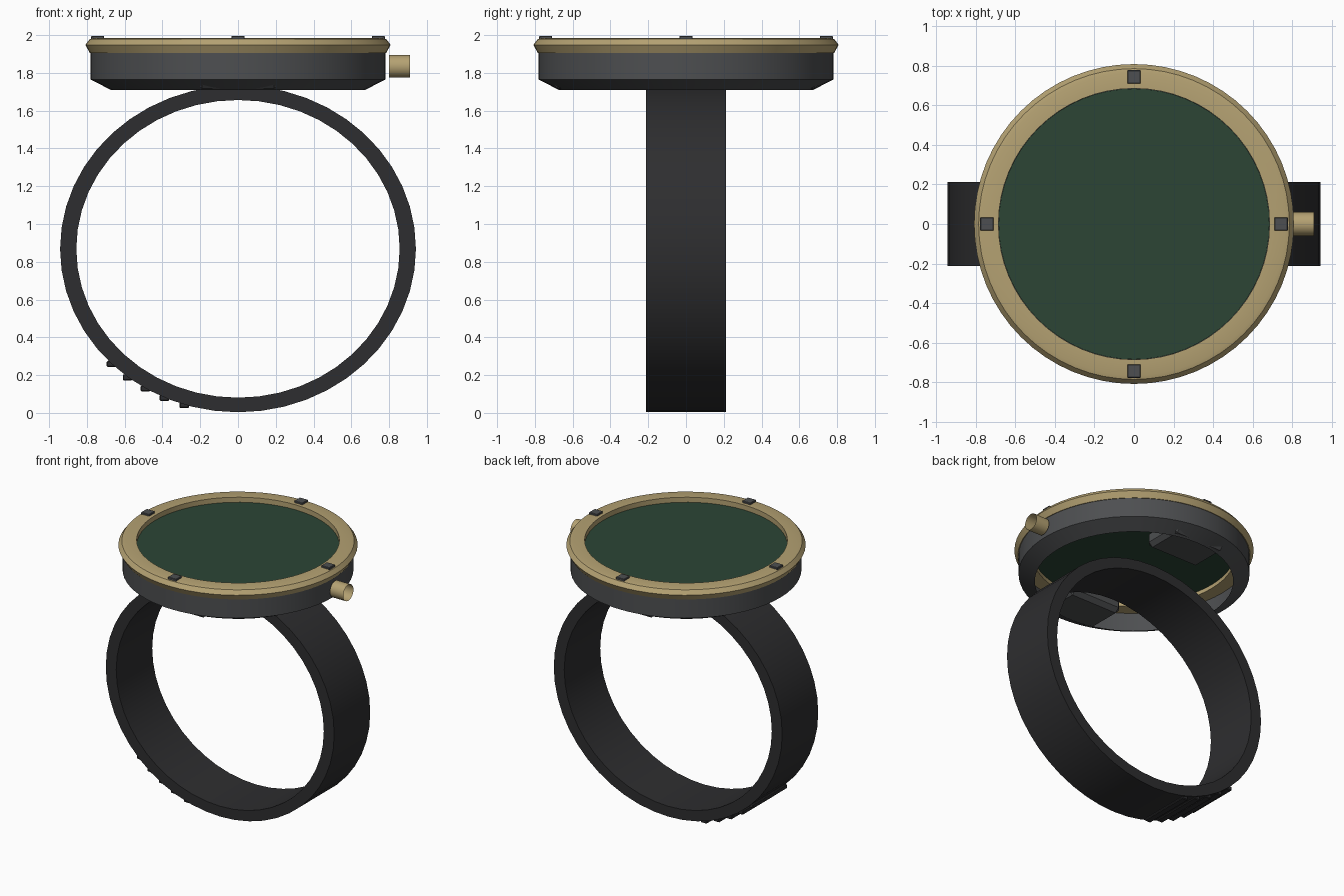
import bpy, bmesh, math
from mathutils import Vector, Matrix

if "Cube" in bpy.data.objects:
    bpy.data.objects.remove(bpy.data.objects["Cube"])


def material(name, rgb):
    m = bpy.data.materials.new(name)
    m.diffuse_color = (*rgb, 1)
    m.use_nodes = True
    m.node_tree.nodes["Principled BSDF"].inputs["Base Color"].default_value = m.diffuse_color
    return m


GOLD = material("brass", (0.46, 0.36, 0.17))
CASE = material("dark_steel", (0.075, 0.078, 0.082))
RUBBER = material("black_rubber", (0.027, 0.027, 0.029))
GREEN = material("green_dial", (0.025, 0.06, 0.036))


def finish(name, bm, mat, smooth=True, recalc=True):
    if recalc:
        bmesh.ops.recalc_face_normals(bm, faces=bm.faces)
    me = bpy.data.meshes.new(name)
    bm.to_mesh(me)
    bm.free()
    ob = bpy.data.objects.new(name, me)
    bpy.context.collection.objects.link(ob)
    me.materials.append(mat)
    if smooth:
        bpy.ops.object.select_all(action='DESELECT')
        ob.select_set(True)
        bpy.context.view_layer.objects.active = ob
        bpy.ops.object.shade_smooth_by_angle(angle=math.radians(25))
    return ob


def lathe(name, profile, mat, closed=False, seg=64):
    """Revolve (radius, z) points around z."""
    bm = bmesh.new()
    rings = [[bm.verts.new((r * math.cos(2 * math.pi * i / seg),
                            r * math.sin(2 * math.pi * i / seg), z))
              for i in range(seg)] for r, z in profile]
    pairs = list(zip(rings, rings[1:]))
    if closed:
        pairs.append((rings[-1], rings[0]))
    for a, b in pairs:
        for i in range(seg):
            j = (i + 1) % seg
            bm.faces.new((a[i], a[j], b[j], b[i]))
    return finish(name, bm, mat, recalc=closed)


def box(name, centre, size, mat, bevel=0.0, turn=0.0):
    """Box, optionally bevelled and turned about y."""
    bm = bmesh.new()
    bmesh.ops.create_cube(bm, size=1)
    bmesh.ops.scale(bm, vec=size, verts=bm.verts)
    if bevel:
        bmesh.ops.bevel(bm, geom=bm.edges[:], offset=bevel, segments=1, affect='EDGES')
    bmesh.ops.transform(bm, matrix=Matrix.Translation(Vector(centre)) @ Matrix.Rotation(turn, 4, 'Y'),
                        verts=bm.verts)
    return finish(name, bm, mat, smooth=False)


# Case: open shell with a chamfered lower edge
lathe("case", [(0.67, 1.712), (0.78, 1.768), (0.78, 1.912)], CASE)

# Bezel ring
lathe("bezel", [(0.685, 1.91), (0.785, 1.91), (0.808, 1.952), (0.785, 1.982),
                (0.765, 1.987), (0.685, 1.987)], GOLD, closed=True)

# Dial
bm = bmesh.new()
bmesh.ops.create_cone(bm, cap_ends=True, segments=64, radius1=0.684, radius2=0.684, depth=0.012,
                      matrix=Matrix.Translation((0, 0, 1.944)))
finish("dial", bm, GREEN)

# Four markers on the bezel
for k in range(4):
    a = k * math.pi / 2
    box(f"bezel_marker_{k + 1}", (0.743 * math.cos(a), 0.743 * math.sin(a), 1.99),
        (0.068, 0.068, 0.02), CASE, bevel=0.003)

# Crown: open tube on the right side
bm = bmesh.new()
bmesh.ops.create_cone(bm, cap_ends=False, segments=24, radius1=0.06, radius2=0.06, depth=0.11,
                      matrix=Matrix.Translation((0.855, 0, 1.838)) @ Matrix.Rotation(math.pi / 2, 4, 'Y'))
finish("crown", bm, GOLD, recalc=False)

# Lugs tucked inside the case
for side, label in ((-1, "front"), (1, "back")):
    box(f"{label}_lug", (0, side * 0.55, 1.78), (0.44, 0.32, 0.12), CASE, bevel=0.03)

# Strap: elliptical loop
SEG, ZC, HALF = 48, 0.872, 0.212
bm = bmesh.new()
loops = []
for rx, rz, y in ((0.942, 0.865, -HALF), (0.942, 0.865, HALF), (0.856, 0.788, HALF), (0.856, 0.788, -HALF)):
    loops.append([bm.verts.new((rx * math.sin(2 * math.pi * i / SEG), y,
                                ZC + rz * math.cos(2 * math.pi * i / SEG))) for i in range(SEG)])
for k in range(4):
    a, b = loops[k], loops[(k + 1) % 4]
    for i in range(SEG):
        j = (i + 1) % SEG
        bm.faces.new((a[i], a[j], b[j], b[i]))
finish("strap", bm, RUBBER)

# Grip ribs along the lower left of the strap
for k, (x, z) in enumerate(((-0.67, 0.262), (-0.585, 0.192), (-0.49, 0.132), (-0.39, 0.083), (-0.285, 0.045))):
    box(f"strap_rib_{k + 1}", (x, 0, z), (0.05, 0.4, 0.032), RUBBER, bevel=0.005)
# Ground contact: shift everything so the strap rests on z = 0
for ob in bpy.context.collection.objects:
    ob.location.z -= 0.0035
